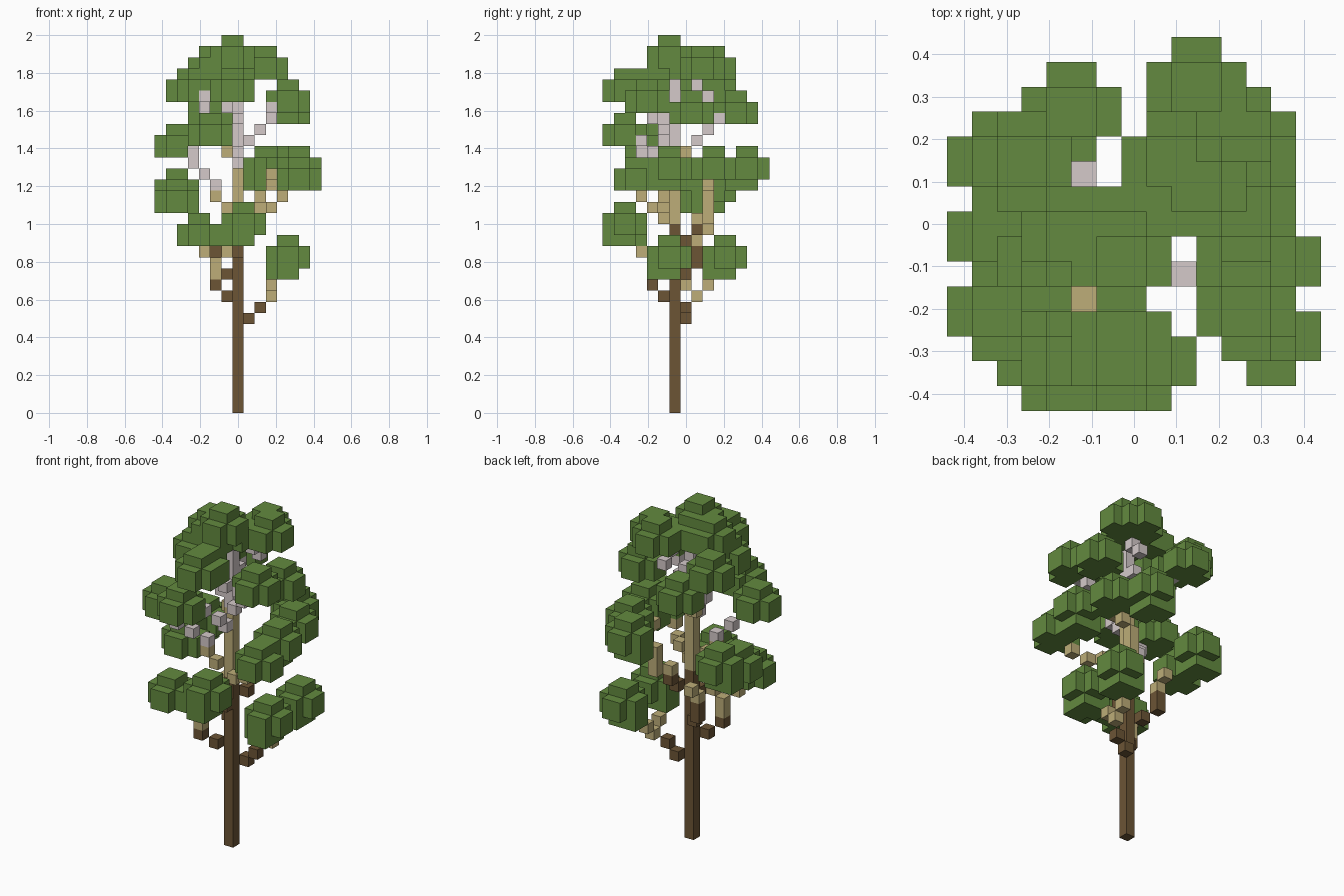
import bpy
import bmesh
from mathutils import Vector

cube = bpy.data.objects.get("Cube")
if cube:
    bpy.data.objects.remove(cube, do_unlink=True)

UNIT = 2 / 34          # edge of one block
HALF = 15 / 2          # grid is fifteen blocks wide and deep


def make_material(name, colour):
    mat = bpy.data.materials.new(name)
    mat.use_nodes = True
    mat.diffuse_color = (*colour, 1)
    mat.node_tree.nodes["Principled BSDF"].inputs["Base Color"].default_value = (*colour, 1)
    return mat


MATERIALS = {
    "leaf": make_material("leaf green", (0.125, 0.255, 0.05)),
    "dark": make_material("dark bark", (0.15, 0.09, 0.036)),
    "tan": make_material("tan bark", (0.51, 0.42, 0.19)),
    "pale": make_material("pale bark", (0.66, 0.59, 0.59)),
}
KINDS = list(MATERIALS)
AXES = [Vector(a) for a in ((1, 0, 0), (0, 1, 0), (0, 0, 1))]
occupied = {}          # block -> kind
parts = {}             # part name -> blocks


def put(part, block, kind):
    if block not in occupied:
        occupied[block] = kind
        parts.setdefault(part, []).append(block)


def clump(name, x, y, z, tall=False):
    """Rounded leaf clump four blocks wide, from its low corner."""
    if tall:           # smaller layer underneath
        for i in range(3):
            for j in range(3):
                if i + j:
                    put(name, (x + i, y + j, z), "leaf")
        z += 1
    for i in range(4):
        for j in range(4):
            if i in (1, 2) or j in (1, 2):
                put(name, (x + i, y + j, z), "leaf")
                put(name, (x + i, y + j, z + 1), "leaf")
            if i in (1, 2) and j in (1, 2):
                put(name, (x + i, y + j, z + 2), "leaf")


def branch(name, bark, *blocks):
    """Stepped branch; one bark letter for each block."""
    for letter, block in zip(bark, blocks):
        put(name, block, {"d": "dark", "t": "tan", "p": "pale"}[letter])


def build(name, blocks):
    """Mesh of the exposed block faces only."""
    bm = bmesh.new()
    corners = {}

    def vert(p):
        key = tuple(round(c) for c in p)
        if key not in corners:
            x, y, z = key
            corners[key] = bm.verts.new(((x - HALF) * UNIT, (y - HALF) * UNIT, z * UNIT))
        return corners[key]

    used = sorted({occupied[b] for b in blocks}, key=KINDS.index)
    for block in blocks:
        base = Vector(block)
        for n, axis in enumerate(AXES):
            u, v = AXES[(n + 1) % 3], AXES[(n + 2) % 3]
            for side in (0, 1):
                near = base + axis * (2 * side - 1)
                if tuple(int(c) for c in near) in occupied:
                    continue
                o = base + axis * side
                ring = [o, o + u, o + u + v, o + v]
                if not side:
                    ring.reverse()
                face = bm.faces.new([vert(p) for p in ring])
                face.material_index = used.index(occupied[block])
    mesh = bpy.data.meshes.new(name)
    bm.to_mesh(mesh)
    bm.free()
    for kind in used:
        mesh.materials.append(MATERIALS[kind])
    obj = bpy.data.objects.new(name, mesh)
    bpy.context.collection.objects.link(obj)


# Trunk: bark pales with height
for z in range(31):
    put("trunk", (7, 6, z), "dark" if z < 17 else "tan" if z < 24 else "pale")

# Lower branches
branch("lower_left_branch", "ddttt",
       (8, 7, 8), (9, 7, 9), (10, 8, 10), (10, 9, 11), (10, 7, 11))
branch("lower_right_branch", "ddttt",
       (6, 5, 10), (5, 4, 11), (5, 4, 12), (5, 4, 13), (4, 3, 14))
branch("front_branch", "dt", (7, 5, 14), (6, 4, 14))

# Middle branches
branch("right_back_branch", "dddtt",
       (6, 7, 12), (5, 8, 13), (5, 8, 14), (5, 8, 15), (5, 9, 16))
branch("left_back_branch", "ddtttttt",
       (8, 7, 15), (8, 8, 16), (8, 8, 17), (9, 9, 17), (9, 9, 18), (9, 9, 19),
       (10, 9, 20), (10, 8, 21))
branch("left_front_branch", "tttt",
       (8, 5, 17), (9, 5, 18), (10, 4, 18), (11, 3, 19))
branch("right_front_branch", "ttpppp",
       (6, 5, 18), (5, 5, 19), (5, 5, 20), (4, 4, 21), (3, 3, 22), (3, 3, 23))

# Upper branches
branch("middle_front_branch", "ppp", (7, 5, 22), (7, 4, 23), (6, 3, 24))
branch("upper_left_branch", "pppp",
       (8, 5, 24), (9, 5, 25), (10, 4, 26), (10, 3, 27))
branch("upper_back_branch", "tppp",
       (6, 7, 23), (6, 8, 24), (5, 9, 25), (5, 10, 26))
branch("upper_right_branch", "pppp",
       (6, 6, 25), (5, 5, 26), (4, 5, 27), (4, 4, 28))
branch("upper_front_branch", "ppp", (7, 5, 26), (6, 4, 27), (7, 3, 28))
branch("crown_branch", "ppp", (7, 7, 27), (8, 9, 28), (8, 8, 29))

# Crown
clump("crown_top", 5, 4, 30, True)
clump("crown_middle", 5, 5, 30)
clump("crown_right", 3, 5, 30)
clump("crown_left", 8, 7, 30)
clump("crown_back", 7, 8, 30)
clump("crown_front", 5, 0, 28)
clump("crown_front_inner", 5, 1, 28)
clump("crown_far_right", 2, 4, 28)
clump("crown_right_back", 1, 8, 28)

# Upper clumps
clump("upper_left_front", 10, 2, 27)
clump("upper_left_back", 10, 6, 26)
clump("upper_back", 3, 10, 26)
clump("upper_right_front", 3, 0, 24)
clump("upper_far_right", 0, 2, 23)

# Middle clumps
clump("middle_back", 8, 11, 20, True)
clump("middle_left_front", 11, 1, 20)
clump("middle_left", 11, 4, 20, True)
clump("middle_left_back", 10, 8, 21)
clump("middle_right", 0, 5, 18)
clump("middle_right_back", 0, 8, 18, True)

# Lower clumps
clump("lower_front", 6, 0, 15, True)
clump("lower_right_front", 2, 0, 15)
clump("lower_left_front", 10, 4, 12, True)
clump("lower_left_back", 10, 9, 12, True)

for part, blocks in parts.items():
    build(part, blocks)
